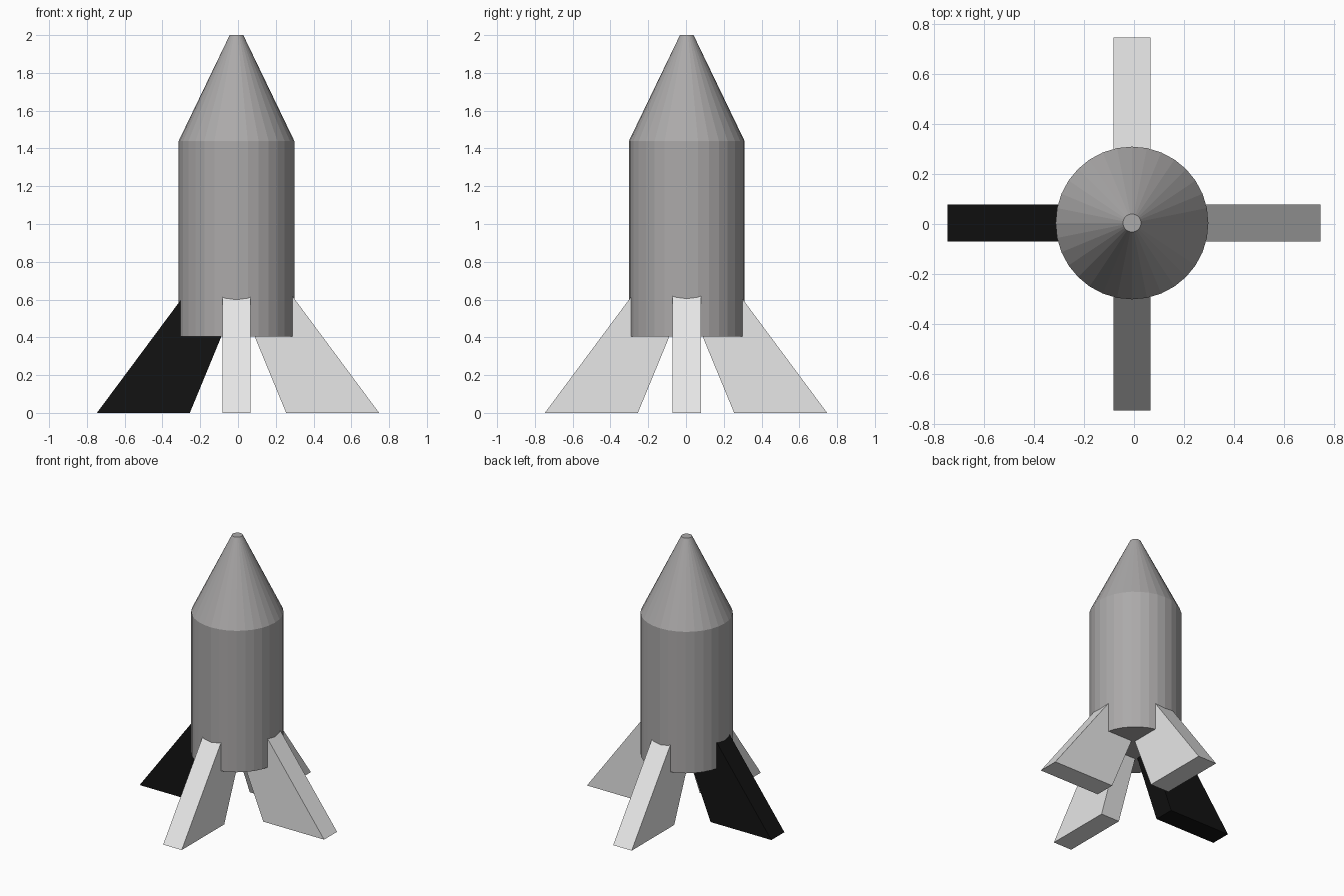
import bpy
import bmesh
from math import pi
from mathutils import Matrix, Vector

cube = bpy.data.objects.get("Cube")
if cube:
    bpy.data.objects.remove(cube, do_unlink=True)


def make_material(name, color):
    mat = bpy.data.materials.new(name)
    mat.use_nodes = True
    mat.diffuse_color = color
    mat.node_tree.nodes["Principled BSDF"].inputs["Base Color"].default_value = color
    return mat


hull_gray = make_material("hull gray", (0.41, 0.40, 0.40, 1))
light_gray = make_material("light gray", (0.8, 0.8, 0.8, 1))
black = make_material("black", (0.006, 0.006, 0.006, 1))

AXIS = Vector((-0.008, 0.004, 0))   # hull sits slightly off centre
RADIUS = 0.306


def add_object(name, bm, mat):
    bmesh.ops.recalc_face_normals(bm, faces=bm.faces)
    mesh = bpy.data.meshes.new(name)
    bm.to_mesh(mesh)
    bm.free()
    mesh.materials.append(mat)
    obj = bpy.data.objects.new(name, mesh)
    bpy.context.collection.objects.link(obj)
    return obj


def add_frustum(name, bottom, top, r_bottom, r_top, mat):
    bm = bmesh.new()
    bmesh.ops.create_cone(bm, cap_ends=True, segments=32, radius1=r_bottom,
                          radius2=r_top, depth=top - bottom)
    obj = add_object(name, bm, mat)
    obj.location = AXIS + Vector((0, 0, (top + bottom) / 2))


def add_fin(name, angle, mat):
    # Slanted slab profile; its upper end is buried in the hull
    profile = [(0.255, 0), (0.747, 0), (0.19, 0.75), (0.0, 0.618)]
    bm = bmesh.new()
    face = bm.faces.new([bm.verts.new((x, -0.075, z)) for x, z in profile])
    ext = bmesh.ops.extrude_face_region(bm, geom=[face])
    moved = [g for g in ext["geom"] if isinstance(g, bmesh.types.BMVert)]
    bmesh.ops.translate(bm, verts=moved, vec=(0, 0.15, 0))
    bmesh.ops.rotate(bm, verts=bm.verts, cent=(0, 0, 0),
                     matrix=Matrix.Rotation(angle, 3, "Z"))
    obj = add_object(name, bm, mat)
    # Follow the hull offset sideways only
    along_x = abs(angle % pi) < 0.1
    obj.location = (0, AXIS.y, 0) if along_x else (AXIS.x, 0, 0)


# Hull and nose
add_frustum("hull", 0.405, 1.44, RADIUS, RADIUS, hull_gray)
add_frustum("nose_cone", 1.44, 2.0, RADIUS, 0.036, hull_gray)

# Four fins, the right one black
for i, side in enumerate(["left", "back", "right", "front"]):
    add_fin(side + "_fin", i * pi / 2, black if side == "right" else light_gray)
